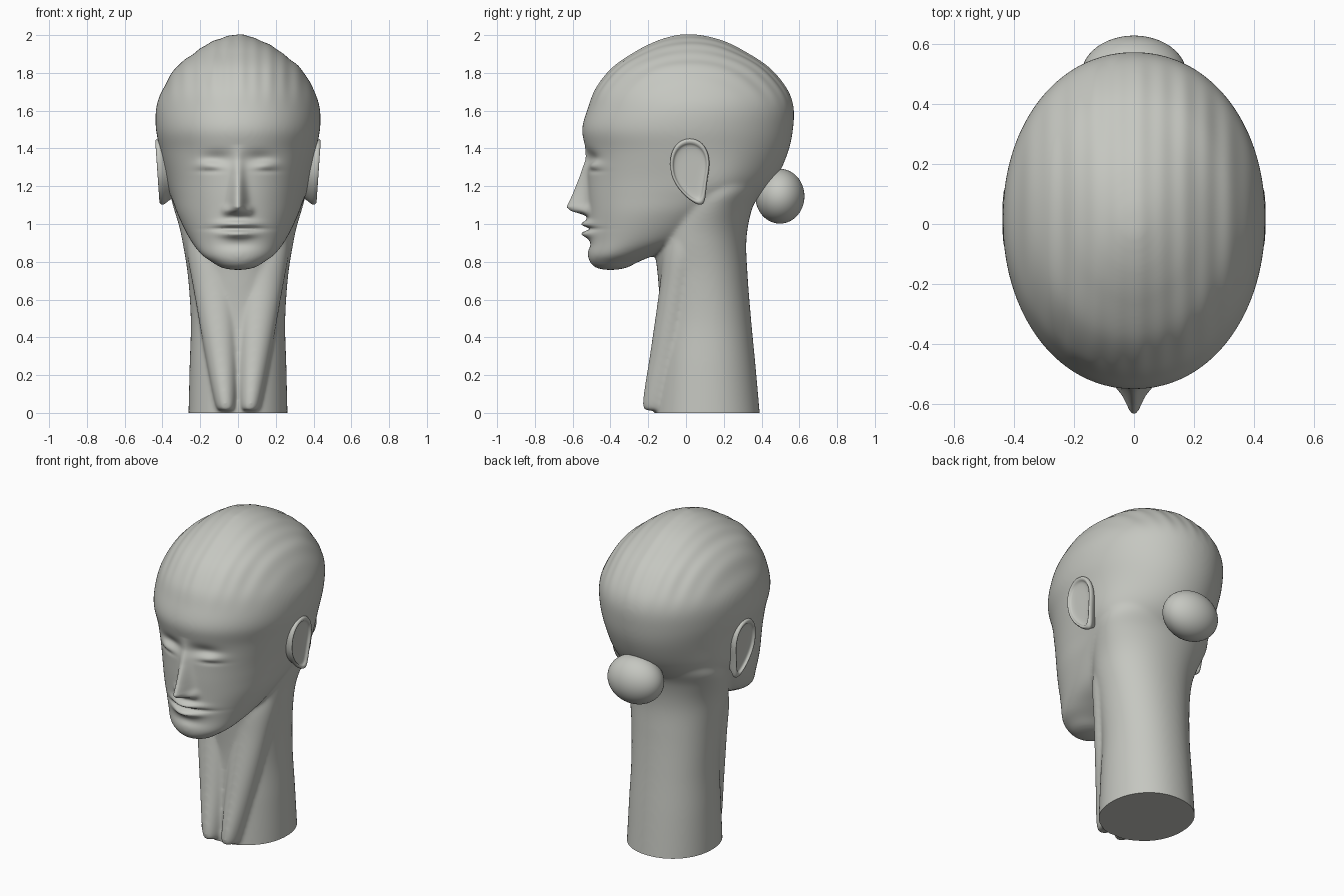
import bpy, bmesh
from math import sin, cos, pi, exp, copysign

cube = bpy.data.objects.get("Cube")
if cube:
    bpy.data.objects.remove(cube, do_unlink=True)

# One plain clay colour
clay = bpy.data.materials.new("warm_grey_clay")
clay.use_nodes = True
colour = (0.56, 0.57, 0.53, 1)
clay.diffuse_color = colour
clay.node_tree.nodes["Principled BSDF"].inputs["Base Color"].default_value = colour
clay.node_tree.nodes["Principled BSDF"].inputs["Roughness"].default_value = 0.7


def add_object(name, bm):
    bmesh.ops.recalc_face_normals(bm, faces=bm.faces)
    for f in bm.faces:
        f.smooth = True
    mesh = bpy.data.meshes.new(name)
    bm.to_mesh(mesh)
    bm.free()
    mesh.materials.append(clay)
    ob = bpy.data.objects.new(name, mesh)
    bpy.context.collection.objects.link(ob)
    return ob


def spline(rows, steps):
    """Catmull-Rom interpolation through rows of equal length."""
    out = []
    for i in range(len(rows) - 1):
        a, b, c = rows[max(i - 1, 0)], rows[i], rows[i + 1]
        d = rows[min(i + 2, len(rows) - 1)]
        for k in range(steps):
            t = k / steps
            out.append([q + t * (r - p + t * (2*p - 5*q + 4*r - s + t * (3*q - p - 3*r + s))) / 2
                        for p, q, r, s in zip(a, b, c, d)])
    return out + [list(rows[-1])]


def bridge(bm, rings):
    """Skin closed rings of vertices and cap both ends."""
    n = len(rings[0])
    for lo, hi in zip(rings, rings[1:]):
        for j in range(n):
            bm.faces.new((lo[j], lo[(j + 1) % n], hi[(j + 1) % n], hi[j]))
    bm.faces.new(rings[0])
    bm.faces.new(rings[-1])


def loft(bm, sections, n, side=1, power=2.0):
    """Stack level ovals given as (z, front, back, half width, centre x)."""
    rings = []
    for z, front, back, half, cx in spline(sections, 8):
        ring = []
        for j in range(n):
            a = 2 * pi * j / n
            c, s = cos(a), sin(a)
            x = side * cx + half * copysign(abs(c) ** (2 / power), c)
            y = (front + back) / 2 + (back - front) / 2 * copysign(abs(s) ** (2 / power), s)
            # fuller behind the ears, where the skull runs into the neck
            x *= 1 + .12 * bump(y - .22, z - 1.18, .2, .14)
            ring.append(bm.verts.new((x, y, z)))
        rings.append(ring)
    bridge(bm, rings)


def bump(u, v, su, sv):
    return exp(-(u / su) ** 2 - (v / sv) ** 2)


def ramp(v, lo, hi):
    t = min(max((v - lo) / (hi - lo), 0), 1)
    return t * t * (3 - 2 * t)


NOSE = [(1.02, 0), (1.045, .015), (1.07, .095), (1.09, .115), (1.15, .083),
        (1.26, .036), (1.34, .012), (1.42, 0)]


def nose_height(z):
    for (z0, h0), (z1, h1) in zip(NOSE, NOSE[1:]):
        if z0 <= z <= z1:
            return h0 + (h1 - h0) * (z - z0) / (z1 - z0)
    return 0


def face_and_hair(x, y, z):
    """Push the plain head form into nose, eyes, lips and combed hair."""
    if y < -.15:
        ax = abs(x)
        out = nose_height(z) * exp(-(ax / (.032 + .01 * ramp(z, 1.3, 1.05))) ** 2)
        out += .022 * bump(ax - .056, z - 1.07, .026, .026)       # nostril wings
        out -= .024 * bump(ax - .11, z - 1.345, .085, .04)        # eye sockets
        out += .017 * bump(ax - .15, z - 1.312, .06, .024)        # closed lids
        out -= .006 * bump(ax - .15, z - 1.28, .065, .012)        # lid crease
        out += .04 * bump(x, z - 1.0, .09, .019)                  # upper lip
        out += .04 * bump(x, z - .948, .085, .021)                # lower lip
        out -= .02 * bump(x, z - .974, .12, .01)                  # mouth seam
        out -= .01 * bump(x, z - .89, .09, .025)                  # chin hollow
        y -= out
    comb = ramp(z, 1.58, 1.8) * (.0025 * sin(85 * x) + .0025 * sin(37 * x + 1))
    return x * (1 + comb), y * (1 + comb), z + comb * .5


# Head, neck and throat muscles as plain overlapping forms
bm = bmesh.new()
head = [(.757, -.43, -.37, .03), (.77, -.48, -.31, .09), (.80, -.51, -.25, .14),
        (.84, -.52, -.15, .195), (.92, -.515, .08, .255), (1.05, -.517, .28, .318),
        (1.15, -.522, .4, .347), (1.25, -.524, .482, .372), (1.38, -.528, .54, .407),
        (1.5, -.55, .566, .434), (1.62, -.517, .569, .432), (1.72, -.475, .53, .396),
        (1.83, -.385, .435, .325), (1.915, -.26, .305, .22), (1.963, -.165, .21, .14),
        (1.99, -.085, .12, .075), (2.002, -.03, .05, .03)]
loft(bm, [s + (0,) for s in head], 180, power=2.08)

neck = [(-.12, -.17, .4, .264), (0, -.165, .39, .262), (.25, -.15, .368, .256),
        (.49, -.135, .345, .25), (.73, -.15, .326, .266), (.92, -.17, .32, .296),
        (1.08, -.14, .35, .322), (1.2, -.08, .41, .315), (1.34, 0, .45, .25)]
loft(bm, [s + (0,) for s in neck], 96, power=2.1)

muscle = [(.012, -.2, -.08, .035, .062), (.05, -.23, -.05, .056, .066),
          (.33, -.188, 0, .088, .09), (.65, -.142, .05, .115, .12),
          (.85, -.12, .1, .12, .15), (1.0, -.08, .1, .08, .19)]
for side in (1, -1):
    loft(bm, muscle, 48, side)

# Fuse the forms into one soft skin
forms = add_object("plain_forms", bm)
fuse = forms.modifiers.new("fuse", 'REMESH')
fuse.mode = 'VOXEL'
fuse.voxel_size = .0085
soften = forms.modifiers.new("soften", 'SMOOTH')
soften.factor = .5
soften.iterations = 28
bm = bmesh.new()
bm.from_object(forms, bpy.context.evaluated_depsgraph_get())
bpy.data.objects.remove(forms, do_unlink=True)

# Cut the base flat, then model the features
cut = bmesh.ops.bisect_plane(bm, geom=bm.verts[:] + bm.edges[:] + bm.faces[:],
                             plane_co=(0, 0, 0), plane_no=(0, 0, 1), clear_inner=True)
rim = [e for e in cut["geom_cut"] if isinstance(e, bmesh.types.BMEdge)]
bmesh.ops.holes_fill(bm, edges=rim, sides=0)
for v in bm.verts:
    v.co = face_and_hair(*v.co)
skin = add_object("head_and_neck", bm)
for poly in skin.data.polygons:
    poly.material_index = 0
    poly.use_smooth = len(poly.vertices) < 12
edges_near_base = [e for e in skin.data.edges
                   if all(skin.data.vertices[i].co.z < 1e-4 for i in e.vertices)]
for e in edges_near_base:
    e.use_edge_sharp = True

# Ears: an oval with a drooping lobe, rolled rim and shallow bowl
RIM = [(.7, .33), (.88, .378), (.97, .398), (1, .411), (.975, .422), (.925, .427),
       (.86, .424), (.79, .414), (.6, .409), (.3, .408), (.03, .408)]
for side, name in ((1, "left_ear"), (-1, "right_ear")):
    bm = bmesh.new()
    rings = []
    for scale, depth in spline(RIM, 3):
        ring = []
        for j in range(56):
            a = 2 * pi * j / 56
            s = scale * sin(a)
            y = .02 + scale * .1 * cos(a) * (1 + .28 * sin(a)) + .055 * max(0, -s) ** 2
            x = depth + .012 * s
            ring.append(bm.verts.new((side * x, y, 1.277 + .175 * s)))
        rings.append(ring)
    bridge(bm, rings)
    add_object(name, bm)

# Hair bun at the nape
bm = bmesh.new()
bmesh.ops.create_uvsphere(bm, u_segments=48, v_segments=32, radius=1)
for v in bm.verts:
    v.co = (v.co.x * .175, .497 + v.co.y * .13, 1.147 + v.co.z * .145)
add_object("hair_bun", bm)
